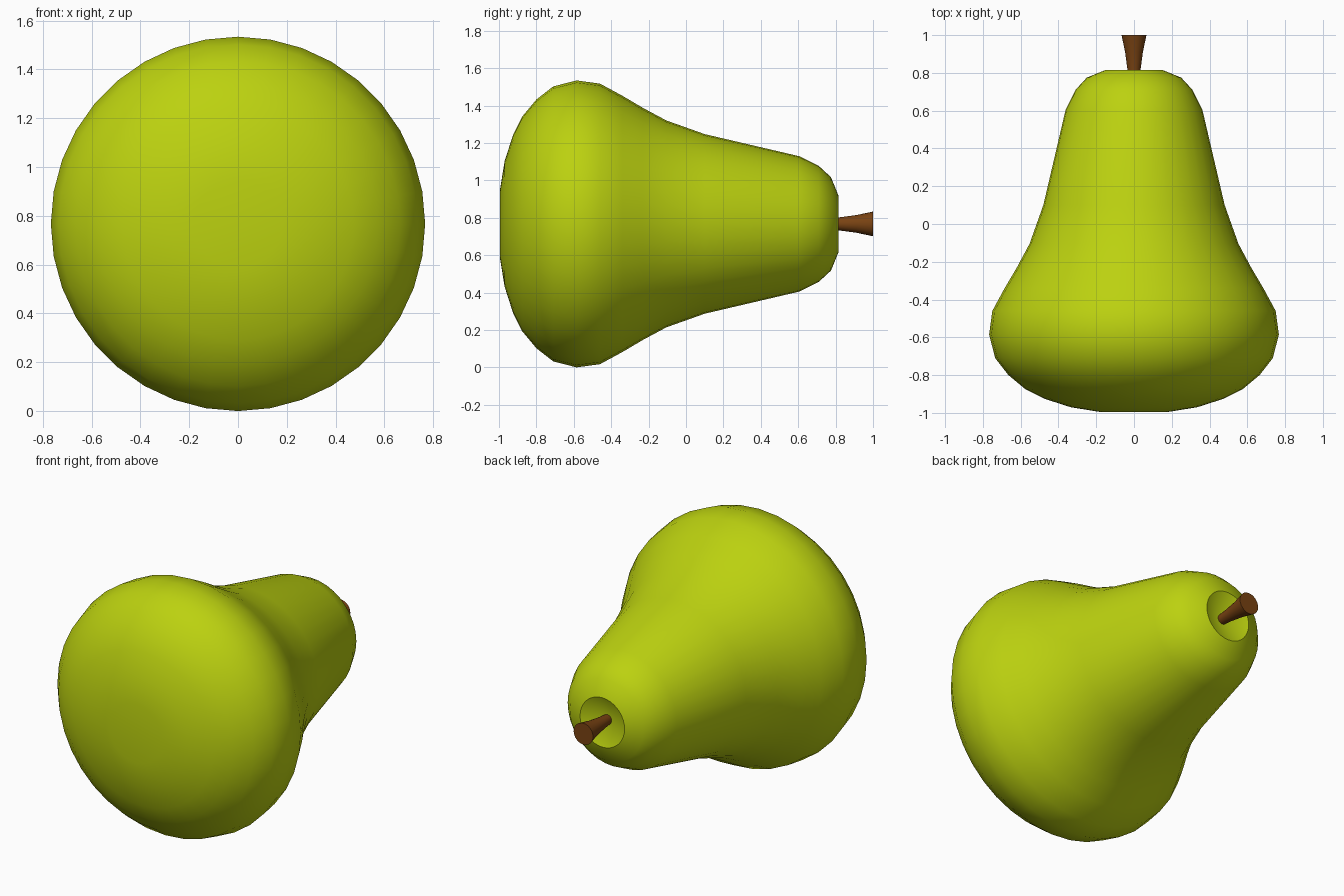
import bpy, bmesh, math

if "Cube" in bpy.data.objects:
    bpy.data.objects.remove(bpy.data.objects["Cube"])

SIDES = 36
AXIS_Z = 0.767  # height of the fruit's long axis


def material(name, color):
    m = bpy.data.materials.new(name)
    m.diffuse_color = (*color, 1.0)
    m.use_nodes = True
    m.node_tree.nodes["Principled BSDF"].inputs["Base Color"].default_value = m.diffuse_color
    return m


def lathe(name, profile, mat, sides=SIDES):
    """Revolve (y, radius) points around the y axis; both ends lie on the axis."""
    bm = bmesh.new()
    verts = [bm.verts.new((0, y, r)) for y, r in profile]
    edges = [bm.edges.new(pair) for pair in zip(verts, verts[1:])]
    bmesh.ops.spin(bm, geom=verts + edges, cent=(0, 0, 0), axis=(0, 1, 0),
                   angle=2 * math.pi, steps=sides, use_duplicate=False)
    bmesh.ops.remove_doubles(bm, verts=bm.verts, dist=0.0005)
    bmesh.ops.recalc_face_normals(bm, faces=bm.faces)
    mesh = bpy.data.meshes.new(name)
    bm.to_mesh(mesh)
    bm.free()
    mesh.materials.append(mat)
    obj = bpy.data.objects.new(name, mesh)
    obj.location.z = AXIS_Z
    bpy.context.collection.objects.link(obj)
    bpy.ops.object.select_all(action='DESELECT')
    obj.select_set(True)
    bpy.context.view_layer.objects.active = obj
    bpy.ops.object.shade_smooth_by_angle(angle=math.radians(40))
    return obj


green = material("pear green", (0.50, 0.64, 0.005))
brown = material("stem brown", (0.19, 0.055, 0.006))

# Fruit: rounded base, wide belly, tapering neck and stem dimple
lathe("pear_body", [
    (-0.99, 0), (-0.995, 0.18), (-0.97, 0.335), (-0.925, 0.475),
    (-0.875, 0.575), (-0.80, 0.665), (-0.71, 0.735), (-0.585, 0.767),
    (-0.46, 0.75), (-0.34, 0.685), (-0.23, 0.62), (-0.105, 0.553),
    (0.10, 0.48), (0.605, 0.362), (0.71, 0.31), (0.775, 0.25),
    (0.815, 0.152), (0.755, 0)], green)

# Stem: flares slightly toward its cut end
lathe("stem", [
    (0.74, 0), (0.74, 0.028), (0.82, 0.035), (0.91, 0.047),
    (1.0, 0.066), (1.0, 0)], brown, 24)
